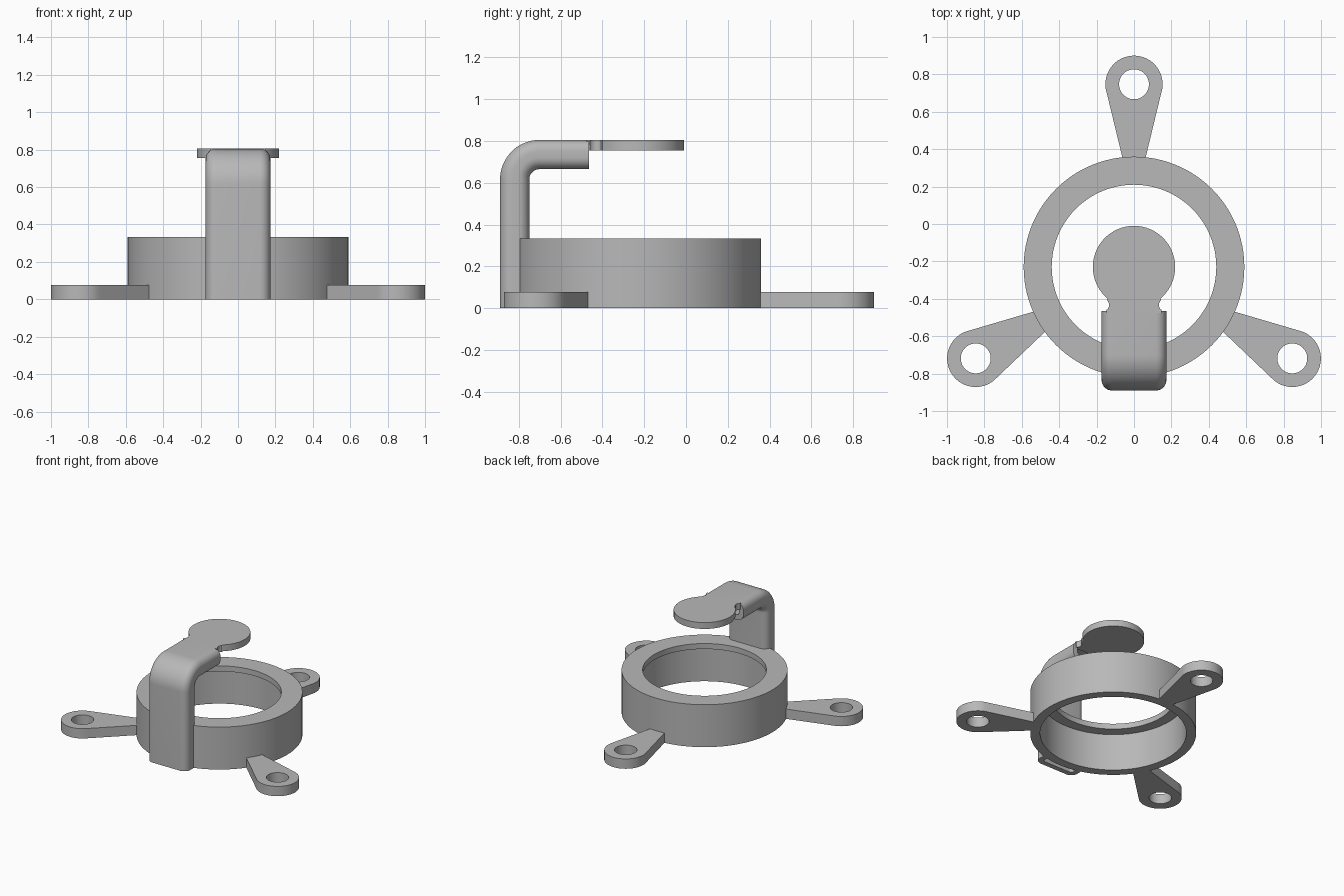
import bpy, bmesh, math
from mathutils import Matrix, Vector

cube = bpy.data.objects.get("Cube")
if cube:
    bpy.data.objects.remove(cube, do_unlink=True)

grey = bpy.data.materials.new("plain grey")
grey.use_nodes = True
COLOUR = (0.48, 0.48, 0.48, 1)
grey.diffuse_color = COLOUR
grey.node_tree.nodes["Principled BSDF"].inputs["Base Color"].default_value = COLOUR

CENTRE_Y = -0.23


def finish(name, bm, matrix=Matrix()):
    bmesh.ops.recalc_face_normals(bm, faces=bm.faces)
    mesh = bpy.data.meshes.new(name)
    bm.to_mesh(mesh)
    bm.free()
    mesh.materials.append(grey)
    obj = bpy.data.objects.new(name, mesh)
    obj.matrix_world = matrix
    bpy.context.collection.objects.link(obj)
    bpy.ops.object.select_all(action="DESELECT")
    obj.select_set(True)
    bpy.context.view_layer.objects.active = obj
    bpy.ops.object.shade_smooth_by_angle(angle=math.radians(30))
    return obj


def bridge(bm, a, b):
    n = len(a)
    for i in range(n):
        j = (i + 1) % n
        bm.faces.new((a[i], a[j], b[j], b[i]))


def loop_verts(bm, points):
    return [bm.verts.new(p) for p in points]


def arc(cx, cy, r, start, end, steps):
    angles = [math.radians(start + (end - start) * i / steps) for i in range(steps + 1)]
    return [(cx + r * math.cos(a), cy + r * math.sin(a)) for a in angles]


# Ring with a thin inward lip at the top
bm = bmesh.new()
profile = [(0.52, 0), (0.59, 0), (0.59, 0.333), (0.44, 0.333), (0.44, 0.29), (0.52, 0.29)]
SEG = 96
turns = [2 * math.pi * i / SEG for i in range(SEG)]
loops = [loop_verts(bm, [(r * math.cos(t), r * math.sin(t), z) for t in turns])
         for r, z in profile]
for i, ring in enumerate(loops):
    bridge(bm, ring, loops[(i + 1) % len(loops)])
finish("ring_body", bm, Matrix.Translation((0, CENTRE_Y, 0)))


# Three tapered mounting tabs with screw holes
def tab(name, degrees):
    reach, end_r, hole_r, height = 0.977, 0.153, 0.08, 0.077
    tip = arc(0, 0, end_r, -99, 99, 40)
    neck = Vector((0.56 - reach, 0.056))
    side = [Vector(tip[-1]).lerp(neck, i / 12) for i in range(1, 13)]
    outline = tip + [(p.x, p.y) for p in side] + [(p.x, -p.y) for p in reversed(side)]
    hole = [tuple(Vector(p).normalized() * hole_r) for p in outline]
    bm = bmesh.new()
    ob, ot, ht, hb = [loop_verts(bm, [(x, y, z) for x, y in pts])
                      for pts, z in ((outline, 0), (outline, height), (hole, height), (hole, 0))]
    for a, b in ((ob, ot), (ot, ht), (ht, hb), (hb, ob)):
        bridge(bm, a, b)
    finish(name, bm, Matrix.Translation((0, CENTRE_Y, 0))
           @ Matrix.Rotation(math.radians(degrees), 4, "Z") @ Matrix.Translation((reach, 0, 0)))


for name, degrees in (("back_tab", 90), ("right_tab", 210), ("left_tab", 330)):
    tab(name, degrees)


# Hollow bent arm: rounded section swept up the post and over the bend
def section(half_w, half_t, r):
    corners = ((1, 1, 0), (-1, 1, 90), (-1, -1, 180), (1, -1, 270))
    return [p for sx, sy, a in corners
            for p in arc(sx * (half_w - r), sy * (half_t - r), r, a, a + 90, 8)]


def sweep(bm, shape):
    bend_y, bend_z, bend_r = -0.70, 0.615, 0.12
    stations = [(bend_y - bend_r, 0, 0)]
    for i in range(17):
        a = math.pi / 2 * i / 16
        stations.append((bend_y - bend_r * math.cos(a), bend_z + bend_r * math.sin(a), a))
    stations.append((-0.465, bend_z + bend_r, math.pi / 2))
    rings = [loop_verts(bm, [(x, y - t * math.cos(a), z + t * math.sin(a)) for x, t in shape])
             for y, z, a in stations]
    for a, b in zip(rings, rings[1:]):
        bridge(bm, a, b)
    return rings


bm = bmesh.new()
outer = sweep(bm, section(0.173, 0.07, 0.055))
inner = sweep(bm, section(0.133, 0.03, 0.02))
for end in (0, -1):
    bridge(bm, outer[end], inner[end])
finish("bent_arm", bm)

# Round plate at the end of the arm, with a notched neck
right_notch = [(x, y) for x, y in arc(0.165, -0.433, 0.032, 235, 125, 10)]
outline = right_notch + arc(0, CENTRE_Y, 0.22, -50, 230, 64)
outline += [(-x, y) for x, y in reversed(right_notch)]
outline += [(-0.147, -0.475), (0.147, -0.475)]
bm = bmesh.new()
low = loop_verts(bm, [(x, y, 0.755) for x, y in outline])
high = loop_verts(bm, [(x, y, 0.805) for x, y in outline])
bridge(bm, low, high)
bm.faces.new(low)
bm.faces.new(high)
finish("round_plate", bm)
